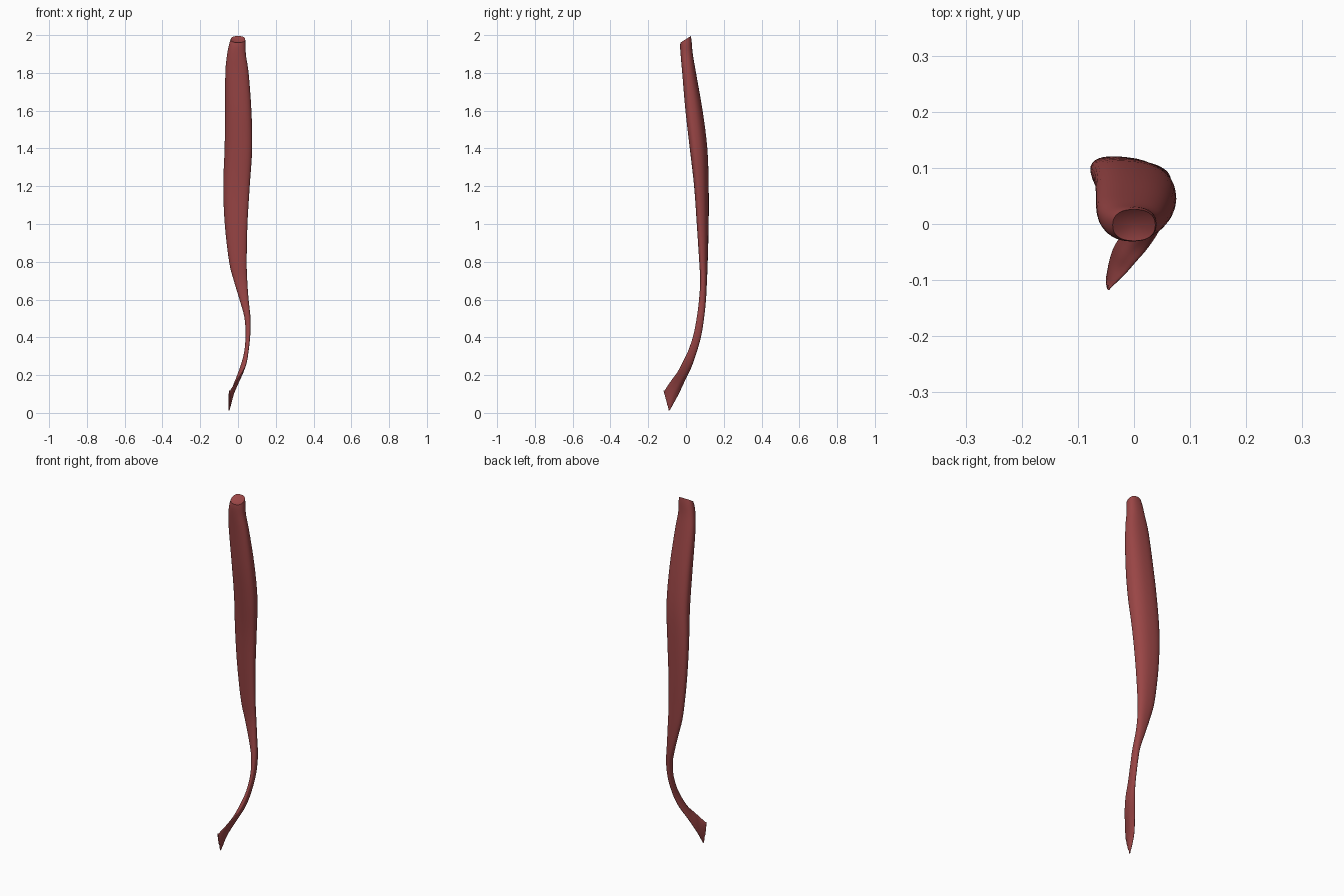
import bpy, bmesh, math, random

random.seed(4)
SIDES, STEPS = 36, 4

# Cross-sections: x min, x max, y min, y max, z at front edge, z at back edge, skew
RINGS = [
    (-0.050, -0.043, -0.118, -0.090, 0.110, 0.006, -0.30),
    (-0.044, -0.018, -0.093, -0.063, 0.150, 0.055, -0.80),
    (-0.034, 0.004, -0.068, -0.036, 0.185, 0.105, -0.85),
    (-0.014, 0.026, -0.043, -0.008, 0.220, 0.165, -0.80),
    (0.012, 0.046, -0.014, 0.026, 0.275, 0.235, -0.60),
    (0.032, 0.056, 0.014, 0.053, 0.335, 0.310, -0.40),
    (0.040, 0.065, 0.040, 0.080, 0.415, 0.405, -0.20),
    (0.034, 0.066, 0.057, 0.096, 0.505, 0.505, -0.10),
    (0.008, 0.056, 0.069, 0.106, 0.600, 0.600, -0.10),
    (-0.022, 0.049, 0.075, 0.111, 0.700, 0.700, -0.15),
    (-0.047, 0.046, 0.070, 0.115, 0.800, 0.800, -0.25),
    (-0.070, 0.050, 0.057, 0.120, 1.000, 1.000, -0.35),
    (-0.078, 0.062, 0.043, 0.120, 1.200, 1.200, -0.35),
    (-0.071, 0.075, 0.020, 0.113, 1.400, 1.400, -0.30),
    (-0.068, 0.071, -0.003, 0.088, 1.600, 1.600, -0.25),
    (-0.067, 0.056, -0.020, 0.053, 1.800, 1.800, -0.20),
    (-0.058, 0.042, -0.028, 0.036, 1.890, 1.900, -0.10),
    (-0.047, 0.040, -0.031, 0.030, 1.935, 1.965, 0.00),
    (-0.038, 0.038, -0.030, 0.026, 1.960, 1.995, 0.00),
]


def spline(a, b, c, d, t):
    return 0.5 * (2 * b + (c - a) * t + (2 * a - 5 * b + 4 * c - d) * t * t
                  + (3 * b - a - 3 * c + d) * t ** 3)


def boxy(v):
    return math.copysign(abs(v) ** 0.85, v)


def section(bm, ring, fray=0.0):
    x0, x1, y0, y1, zf, zb, skew = ring
    verts = []
    for i in range(SIDES):
        a = 2 * math.pi * i / SIDES
        u = boxy(math.cos(a))
        v = boxy(math.sin(a + math.asin(skew)))
        z = (zf + zb) / 2 + (zb - zf) / 2 * v + random.uniform(0, fray)
        verts.append(bm.verts.new(((x0 + x1) / 2 + (x1 - x0) / 2 * u,
                                   (y0 + y1) / 2 + (y1 - y0) / 2 * v, z)))
    return verts


def cap(bm, loop, dz):
    n = len(loop)
    mid = sum((v.co for v in loop), loop[0].co * 0) / n
    mid.z += dz
    c = bm.verts.new(mid)
    for i in range(n):
        bm.faces.new((loop[i], loop[(i + 1) % n], c))


# Muscle belly and tendon, lofted through the sections
bm = bmesh.new()
loops = [section(bm, RINGS[0], 0.018)]
last = len(RINGS) - 1
for k in range(last):
    four = [RINGS[max(0, min(last, k + j))] for j in (-1, 0, 1, 2)]
    for s in range(1, STEPS + 1):
        loops.append(section(bm, [spline(*p, s / STEPS) for p in zip(*four)]))
for lo, hi in zip(loops, loops[1:]):
    for i in range(SIDES):
        j = (i + 1) % SIDES
        bm.faces.new((lo[i], lo[j], hi[j], hi[i]))

# Frayed lower end and hollowed upper end
cap(bm, loops[0], 0.01)
cap(bm, loops[-1], -0.015)
bmesh.ops.recalc_face_normals(bm, faces=bm.faces)
mesh = bpy.data.meshes.new("muscle_strap")
bm.to_mesh(mesh)
bm.free()
muscle = bpy.data.objects.new("muscle_strap", mesh)
bpy.context.collection.objects.link(muscle)

# Dark red flesh
flesh = bpy.data.materials.new("flesh_red")
flesh.diffuse_color = (0.32, 0.06, 0.06, 1)
mesh.materials.append(flesh)

bpy.context.view_layer.objects.active = muscle
muscle.select_set(True)
bpy.ops.object.shade_smooth_by_angle(angle=math.radians(45))
